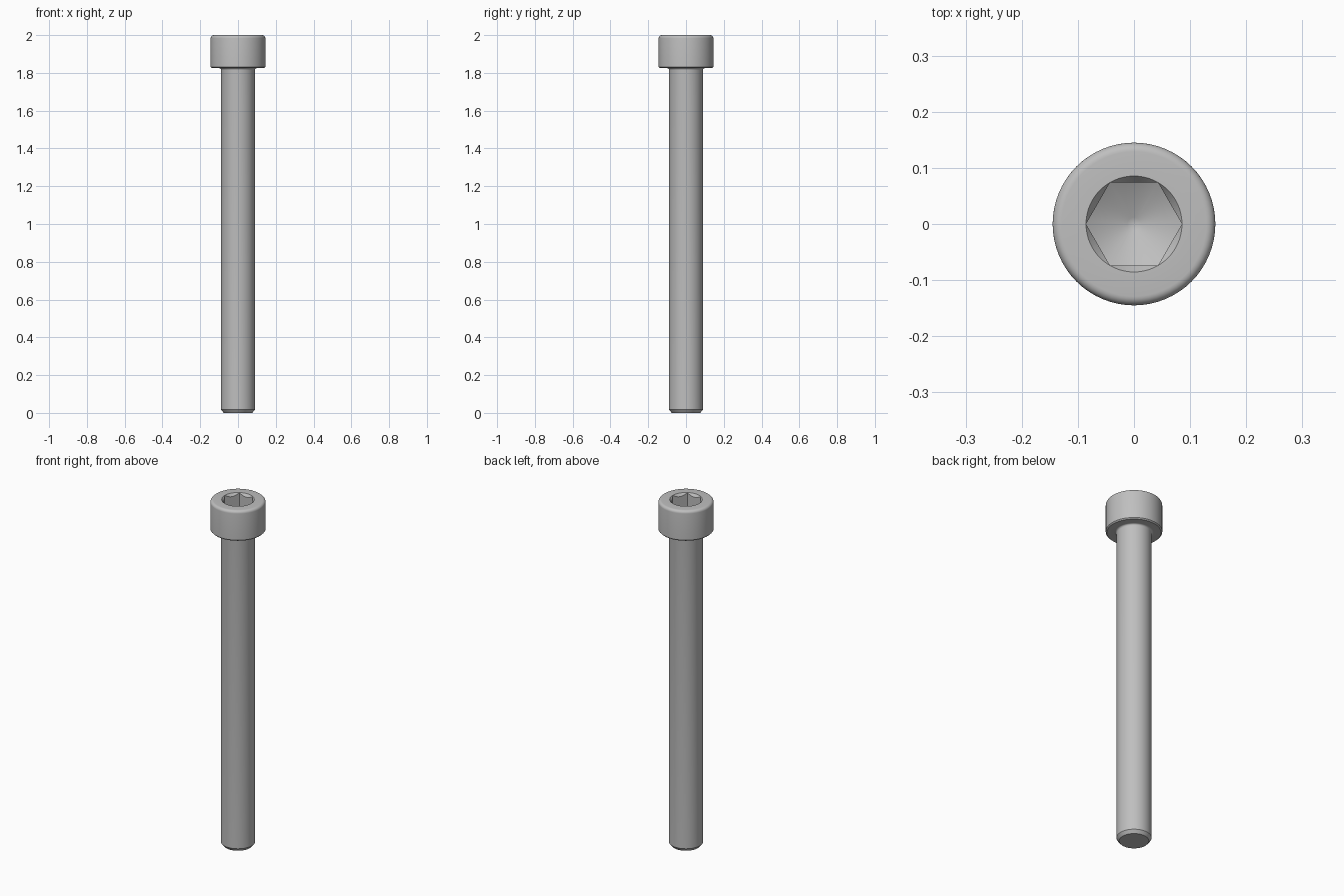
import bpy
import bmesh
import math
from mathutils import Matrix

if "Cube" in bpy.data.objects:
    bpy.data.objects.remove(bpy.data.objects["Cube"], do_unlink=True)

SEGMENTS = 64
HEAD_R, SHANK_R = 0.145, 0.09
HEAD_Z = 1.825
HEX_R = 0.0855

steel = bpy.data.materials.new("steel grey")
steel.use_nodes = True
colour = (0.52, 0.52, 0.52, 1)
steel.diffuse_color = colour
steel.node_tree.nodes["Principled BSDF"].inputs["Base Color"].default_value = colour


def add_object(name, bm):
    bmesh.ops.remove_doubles(bm, verts=bm.verts, dist=1e-5)
    bmesh.ops.recalc_face_normals(bm, faces=bm.faces)
    mesh = bpy.data.meshes.new(name)
    bm.to_mesh(mesh)
    bm.free()
    mesh.materials.append(steel)
    obj = bpy.data.objects.new(name, mesh)
    bpy.context.collection.objects.link(obj)
    return obj


def revolve(name, profile):
    """Spin a closed (radius, height) profile around the z axis."""
    bm = bmesh.new()
    verts = [bm.verts.new((r, 0, z)) for r, z in profile]
    edges = [bm.edges.new(pair) for pair in zip(verts, verts[1:])]
    bmesh.ops.spin(bm, geom=verts + edges, cent=(0, 0, 0), axis=(0, 0, 1),
                   angle=math.tau, steps=SEGMENTS)
    return add_object(name, bm)


def arc(cx, cz, radius, start, end, steps=6):
    angles = [math.radians(start + (end - start) * i / steps) for i in range(steps + 1)]
    return [(cx + radius * math.cos(a), cz + radius * math.sin(a)) for a in angles]


def boolean(target, cutter, operation):
    mod = target.modifiers.new(operation.title(), 'BOOLEAN')
    mod.operation = operation
    mod.solver = 'EXACT'
    mod.object = cutter
    bpy.context.view_layer.objects.active = target
    bpy.ops.object.modifier_apply(modifier=mod.name)
    bpy.data.objects.remove(cutter, do_unlink=True)


# Screw body: chamfered tip, shank, neck fillet, head with rounded top rim
fillet, rim, edge = 0.01, 0.016, 0.006
body = [(0, 0), (0.076, 0), (SHANK_R, 0.018)]
body += arc(SHANK_R + fillet, HEAD_Z - fillet, fillet, 180, 90)
body += [(HEAD_R - edge, HEAD_Z), (HEAD_R, HEAD_Z + edge)]
body += arc(HEAD_R - rim, 2 - rim, rim, 0, 90)
body += [(0, 2)]
screw = revolve("socket_head_screw", body)

# Hex socket with a conical drill-point floor
bm = bmesh.new()
bmesh.ops.create_cone(bm, cap_ends=True, segments=6, radius1=HEX_R, radius2=HEX_R,
                      depth=0.4, matrix=Matrix.Translation((0, 0, 1.9))
                      @ Matrix.Rotation(math.radians(90), 4, 'Z'))
for v in bm.verts:  # corners point along x
    a = round(math.atan2(v.co.y, v.co.x) / math.radians(30)) * math.radians(30)
    if round(math.degrees(a)) % 60:
        a += math.radians(30)
    v.co.x, v.co.y = HEX_R * math.cos(a), HEX_R * math.sin(a)
socket = add_object("socket_cutter", bm)
drill = revolve("drill_point", [(0, 1.86), (0.012, 1.862), (0.12, 1.924),
                                (0.12, 2.05), (0, 2.05)])
boolean(socket, drill, 'INTERSECT')
boolean(screw, socket, 'DIFFERENCE')

# Conical lead-in around the socket mouth
lead_in = revolve("lead_in", [(0, 1.97), (HEX_R - 0.0225, 1.97),
                              (HEX_R + 0.0225, 2.03), (0, 2.03)])
boolean(screw, lead_in, 'DIFFERENCE')

# Smooth shading with crisp edges
bpy.ops.object.select_all(action='DESELECT')
screw.select_set(True)
bpy.context.view_layer.objects.active = screw
bpy.ops.object.shade_smooth_by_angle(angle=math.radians(25))
